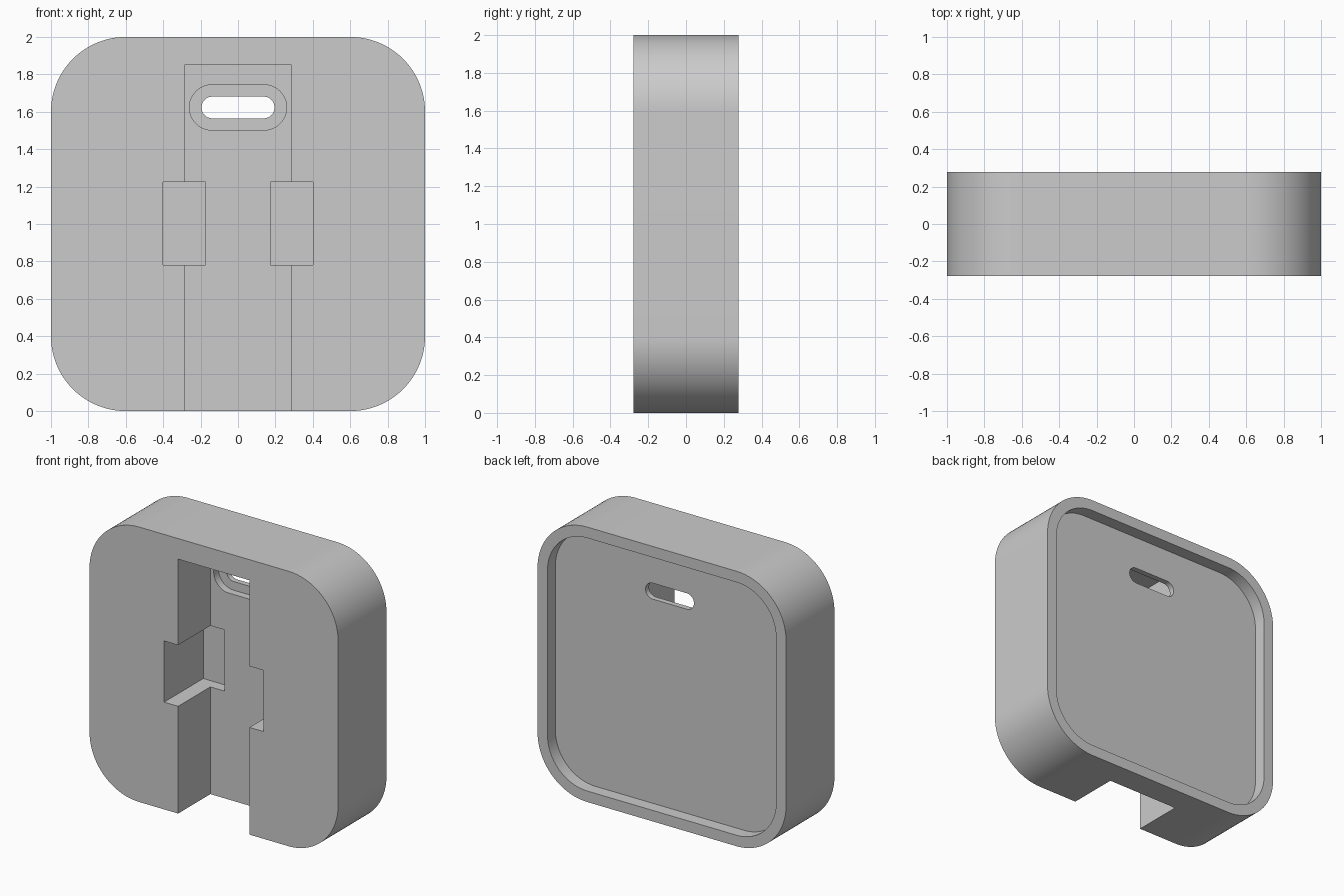
import bpy, bmesh, math

cube = bpy.data.objects.get("Cube")
if cube:
    bpy.data.objects.remove(cube, do_unlink=True)

HALF_DEPTH = 0.278
FRONT = -HALF_DEPTH - 0.1   # cutters overshoot the faces they open
BACK = HALF_DEPTH + 0.1

grey = bpy.data.materials.new("plain grey")
grey.use_nodes = True
colour = (0.6, 0.6, 0.6, 1)
grey.diffuse_color = colour
grey.node_tree.nodes["Principled BSDF"].inputs["Base Color"].default_value = colour


def rounded_block(name, x0, x1, z0, z1, y0, y1, radius=0, steps=24):
    """Rounded rectangle in the xz plane, extruded along y."""
    bm = bmesh.new()
    corners = [(x1, z1, -1, -1), (x0, z1, 1, -1), (x0, z0, 1, 1), (x1, z0, -1, 1)]
    verts = []
    for i, (x, z, sx, sz) in enumerate(corners):
        for k in range(steps + 1 if radius else 1):
            a = math.pi / 2 * (i + k / steps)
            px = x + sx * radius + radius * math.cos(a)
            pz = z + sz * radius + radius * math.sin(a)
            verts.append(bm.verts.new((px if radius else x, y0, pz if radius else z)))
    bmesh.ops.remove_doubles(bm, verts=bm.verts, dist=1e-5)
    face = bm.faces.new([v for v in verts if v.is_valid])
    out = bmesh.ops.extrude_face_region(bm, geom=[face])
    moved = [g for g in out["geom"] if isinstance(g, bmesh.types.BMVert)]
    bmesh.ops.translate(bm, verts=moved, vec=(0, y1 - y0, 0))
    bmesh.ops.recalc_face_normals(bm, faces=bm.faces)
    mesh = bpy.data.meshes.new(name)
    bm.to_mesh(mesh)
    bm.free()
    obj = bpy.data.objects.new(name, mesh)
    bpy.context.collection.objects.link(obj)
    mesh.materials.append(grey)
    return obj


# Main rounded body
body = rounded_block("holder_body", -1, 1, 0, 2, -HALF_DEPTH, HALF_DEPTH, 0.4)

# Front channel, side pockets, rear recess, slot and its counterbore
cutters = [
    rounded_block("channel_cutter", -0.287, 0.287, -0.1, 1.85, FRONT, 0.092),
    rounded_block("recess_cutter", -0.92, 0.92, 0.08, 1.92, 0.187, BACK, 0.32),
    rounded_block("counterbore_cutter", -0.26, 0.26, 1.502, 1.744, 0, 0.147, 0.1209),
    rounded_block("slot_cutter", -0.195, 0.195, 1.565, 1.681, 0, BACK, 0.0579),
]
for side, x0, x1 in (("right", -0.4, -0.175), ("left", 0.175, 0.4)):
    cutters.append(rounded_block(side + "_pocket_cutter", x0, x1, 0.78, 1.225, FRONT, 0.172))

for cutter in cutters:
    cutter.hide_render = True
    mod = body.modifiers.new(cutter.name, 'BOOLEAN')
    mod.operation = 'DIFFERENCE'
    mod.solver = 'EXACT'
    mod.object = cutter

# Bake the cuts, then drop the cutters
bpy.context.view_layer.update()
graph = bpy.context.evaluated_depsgraph_get()
result = bpy.data.meshes.new_from_object(body.evaluated_get(graph))
body.modifiers.clear()
body.data = result
result.name = "holder_body"
for cutter in cutters:
    bpy.data.objects.remove(cutter, do_unlink=True)

# Smooth curves, sharp edges
bpy.ops.object.select_all(action='DESELECT')
body.select_set(True)
bpy.context.view_layer.objects.active = body
bpy.ops.object.shade_smooth_by_angle(angle=math.radians(30))
